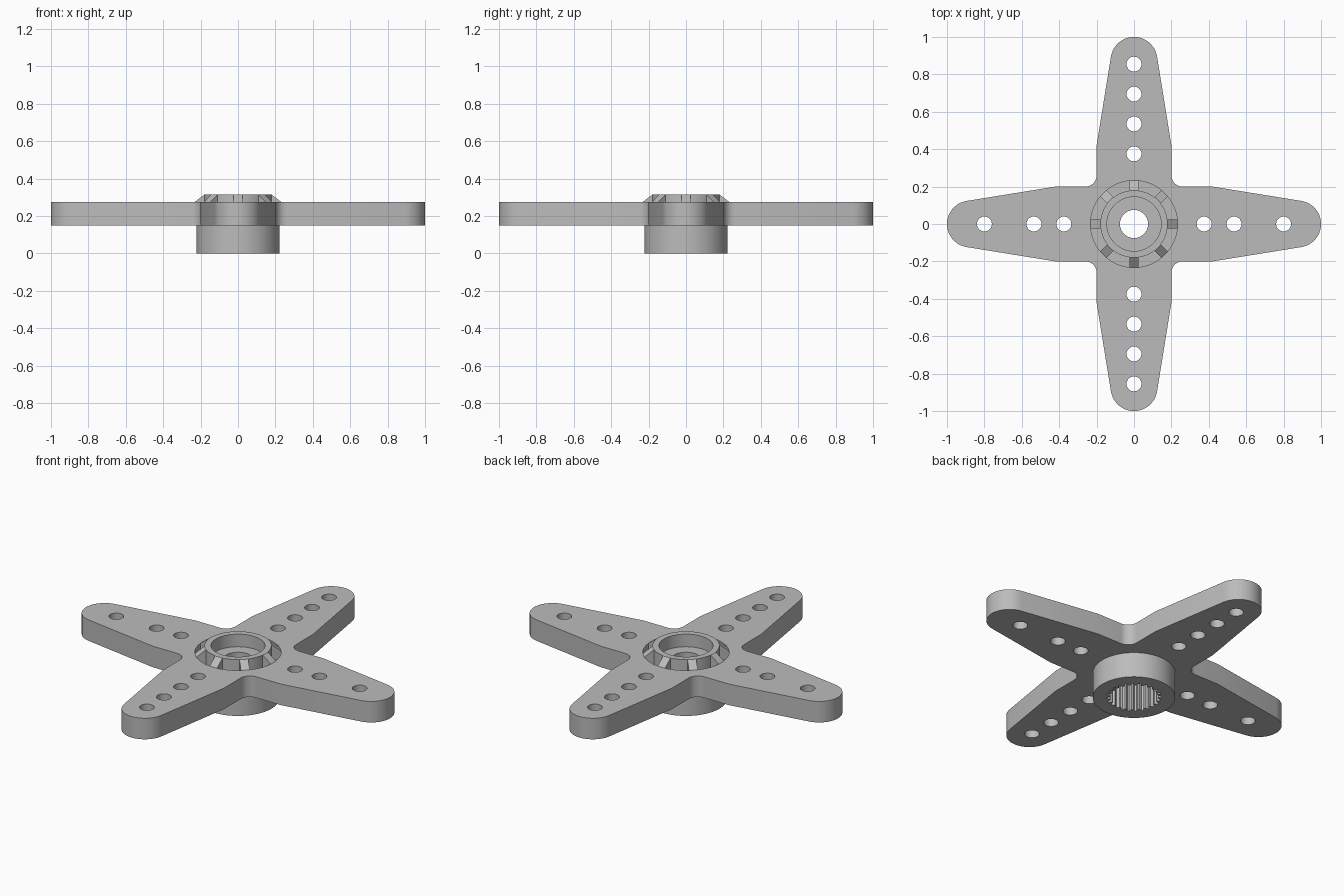
import bpy, bmesh
from math import sin, cos, pi, radians
from mathutils import Matrix, Vector

cube = bpy.data.objects.get("Cube")
if cube:
    bpy.data.objects.remove(cube, do_unlink=True)

GREY = (0.5, 0.5, 0.5, 1)
mat = bpy.data.materials.new("grey plastic")
mat.use_nodes = True
mat.diffuse_color = GREY
mat.node_tree.nodes["Principled BSDF"].inputs["Base Color"].default_value = GREY

BOTTOM, TOP = 0.15, 0.275      # plate heights
FLOOR, RIM = 0.225, 0.315      # groove floor and collar top
GROOVE, COLLAR = 0.232, 0.18   # groove outer and collar outer radii
SEGMENTS = 96


def finish(obj):
    obj.data.materials.clear()
    obj.data.materials.append(mat)
    bpy.ops.object.select_all(action='DESELECT')
    obj.select_set(True)
    bpy.context.view_layer.objects.active = obj
    bpy.ops.object.shade_smooth_by_angle(angle=radians(25))


def mesh_object(name, bm):
    bmesh.ops.recalc_face_normals(bm, faces=bm.faces)
    mesh = bpy.data.meshes.new(name)
    bm.to_mesh(mesh)
    bm.free()
    obj = bpy.data.objects.new(name, mesh)
    bpy.context.collection.objects.link(obj)
    finish(obj)
    return obj


def arc(cx, cy, r, start, end, steps):
    angles = [radians(start + (end - start) * i / steps) for i in range(steps + 1)]
    return [Vector((cx + r * cos(a), cy + r * sin(a), 0)) for a in angles]


def circle(cx, cy, r, steps):
    return arc(cx, cy, r, 0, 360, steps)[:-1]


# Cross-shaped plate: one arm outline repeated four times
arm = [Vector((0.42, -0.2, 0))]
arm += arc(0.875, 0, 0.125, -81, 81, 24)
arm += [Vector((0.42, 0.2, 0))]
arm += arc(0.26, 0.26, 0.06, 270, 180, 10)
outline = []
for k in range(4):
    turn = Matrix.Rotation(k * pi / 2, 3, 'Z')
    outline += [turn @ p for p in arm]

# Screw holes: three on each side arm, four on each front and back arm
loops = [outline, circle(0, 0, GROOVE, SEGMENTS)]
for side in (-1, 1):
    loops += [circle(side * d, 0, 0.04, 24) for d in (0.375, 0.535, 0.8)]
    loops += [circle(0, side * d, 0.04, 24) for d in (0.375, 0.535, 0.695, 0.855)]

curve = bpy.data.curves.new("cross_plate", 'CURVE')
curve.dimensions = '2D'
curve.fill_mode = 'BOTH'
curve.extrude = (TOP - BOTTOM) / 2
for loop in loops:
    spline = curve.splines.new('POLY')
    spline.points.add(len(loop) - 1)
    for point, p in zip(spline.points, loop):
        point.co = (p.x, p.y, 0, 1)
    spline.use_cyclic_u = True
helper = bpy.data.objects.new("plate_outline", curve)
bpy.context.collection.objects.link(helper)
bpy.context.view_layer.update()
flat = helper.evaluated_get(bpy.context.evaluated_depsgraph_get()).to_mesh()
bm = bmesh.new()
bm.from_mesh(flat)
bpy.data.objects.remove(helper, do_unlink=True)
bmesh.ops.remove_doubles(bm, verts=bm.verts, dist=0.0001)
bmesh.ops.translate(bm, verts=bm.verts, vec=(0, 0, (TOP + BOTTOM) / 2))
mesh_object("cross_plate", bm)

# Hub: lathed closed profile, with a toothed socket (radius None) underneath
profile = [(0.222, 0), (0.222, BOTTOM), (GROOVE, BOTTOM), (GROOVE, FLOOR),
           (COLLAR, FLOOR), (COLLAR, RIM), (0.145, RIM), (0.145, 0.24),
           (0.075, 0.24), (0.075, 0.18), (None, 0.18), (None, 0)]
bm = bmesh.new()
rings = []
for i in range(SEGMENTS):
    a = 2 * pi * i / SEGMENTS
    tooth = 0.148 if i % 4 < 2 else 0.13
    rings.append([bm.verts.new(((r or tooth) * cos(a), (r or tooth) * sin(a), z))
                  for r, z in profile])
n = len(profile)
for i in range(SEGMENTS):
    here, after = rings[i], rings[(i + 1) % SEGMENTS]
    for j in range(n):
        k = (j + 1) % n
        bm.faces.new((here[j], after[j], after[k], here[k]))
mesh_object("splined_hub", bm)

# Eight sloped ribs bracing the collar across the groove
rib = [(0.172, FLOOR), (GROOVE, FLOOR), (GROOVE, TOP), (COLLAR, RIM), (0.172, RIM)]
bm = bmesh.new()
for k in range(8):
    turn = Matrix.Rotation(k * pi / 4, 3, 'Z')
    near, far = [[bm.verts.new(turn @ Vector((r, y, z))) for r, z in rib]
                 for y in (-0.024, 0.024)]
    bm.faces.new(near)
    bm.faces.new(far[::-1])
    for j in range(len(rib)):
        m = (j + 1) % len(rib)
        bm.faces.new((near[j], far[j], far[m], near[m]))
mesh_object("collar_ribs", bm)
